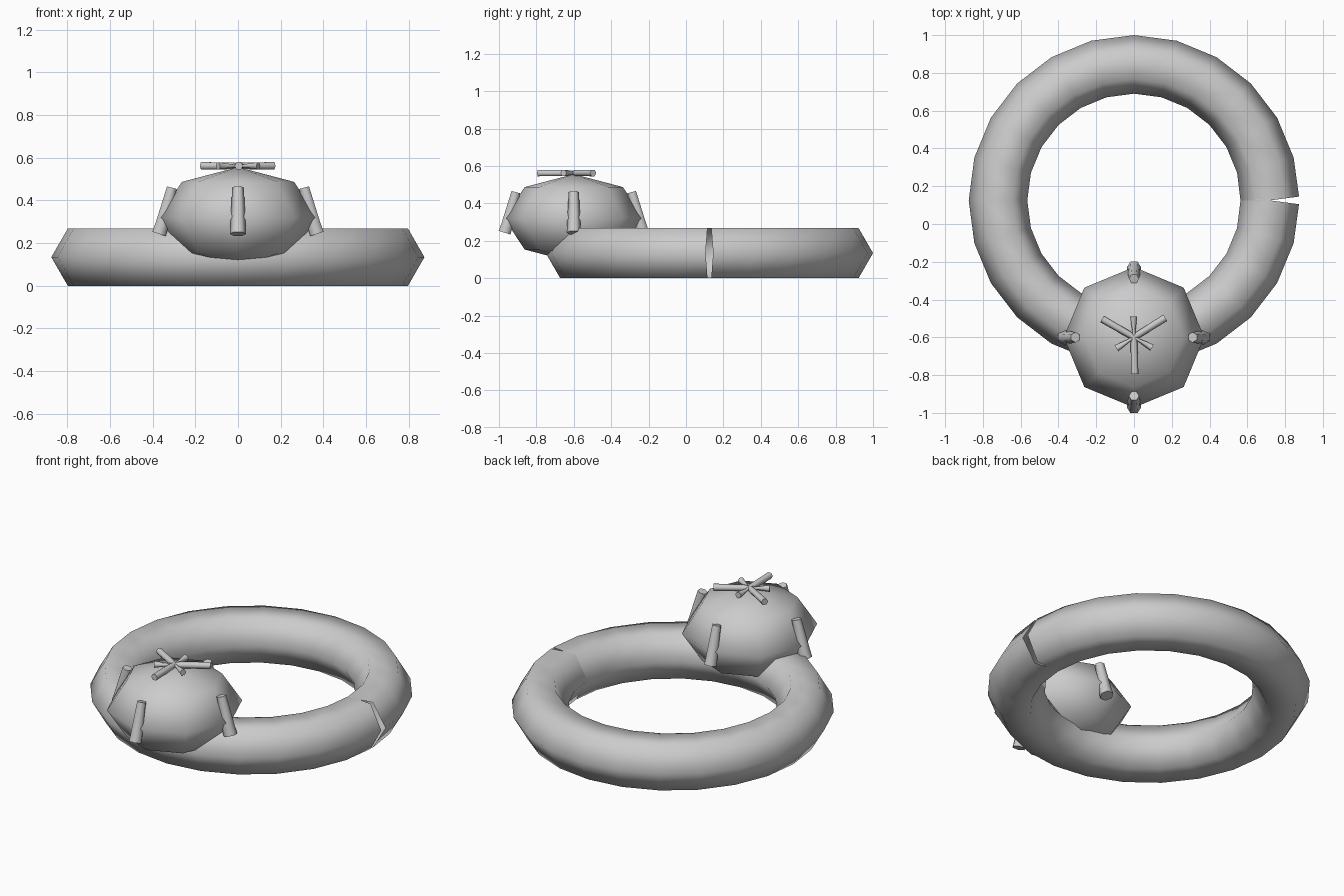
import bpy, bmesh, math
from mathutils import Vector

if "Cube" in bpy.data.objects:
    bpy.data.objects.remove(bpy.data.objects["Cube"])

grey = bpy.data.materials.new("plain grey")
grey.use_nodes = True
grey.diffuse_color = (0.6, 0.6, 0.6, 1)
grey.node_tree.nodes["Principled BSDF"].inputs["Base Color"].default_value = (0.6, 0.6, 0.6, 1)


def finish(name, bm):
    bmesh.ops.recalc_face_normals(bm, faces=bm.faces)
    mesh = bpy.data.meshes.new(name)
    bm.to_mesh(mesh)
    bm.free()
    mesh.materials.append(grey)
    obj = bpy.data.objects.new(name, mesh)
    bpy.context.collection.objects.link(obj)
    bpy.ops.object.select_all(action="DESELECT")
    obj.select_set(True)
    bpy.context.view_layer.objects.active = obj
    bpy.ops.object.shade_smooth_by_angle(angle=math.radians(65))
    return obj


def sweep(name, path, radii, up, capped=True, sides=6):
    """Six-sided tube along a path, each end square to its own segment."""
    bm = bmesh.new()
    rings = []
    for i, (p, r) in enumerate(zip(path, radii)):
        before, after = path[max(i - 1, 0)], path[min(i + 1, len(path) - 1)]
        along = (after - before).normalized()
        side = along.cross(up).normalized()
        top = side.cross(along)
        angles = [math.tau * k / sides for k in range(sides)]
        rings.append([bm.verts.new(p + r * (math.cos(a) * side + math.sin(a) * top))
                      for a in angles])
    for a, b in zip(rings, rings[1:]):
        for k in range(sides):
            n = (k + 1) % sides
            bm.faces.new((a[k], a[n], b[n], b[k]))
    if capped:
        bm.faces.new(rings[0])
        bm.faces.new(rings[-1])
    return finish(name, bm)


UP = Vector((0, 0, 1))

# Split ring band, ends meeting on the left
steps = 24
band_path = [Vector((0.72 * math.cos(t), 0.125 + 0.72 * math.sin(t), 0.134))
             for t in (math.tau * i / steps for i in range(steps + 1))]
sweep("ring_band", band_path, [0.155] * len(band_path), UP, capped=False)

# Faceted gem
centre = Vector((0, -0.6, 0.32))
bm = bmesh.new()
bmesh.ops.create_uvsphere(bm, u_segments=8, v_segments=4, radius=1)
bmesh.ops.scale(bm, vec=(0.372, 0.372, 0.236), verts=bm.verts)
bmesh.ops.translate(bm, vec=centre, verts=bm.verts)
finish("gem", bm)

# Four prongs leaning in over the gem
for i, name in enumerate(("left", "back", "right", "front")):
    t = math.tau * i / 4
    out = Vector((math.cos(t), math.sin(t), 0))
    base = Vector((0, -0.6, 0))
    path = [base + out * r + UP * z for r, z in ((0.37, 0.243), (0.355, 0.29), (0.31, 0.46))]
    sweep("prong_" + name, path, (0.038, 0.036, 0.027), out)

# Three crossed bars on top, each pinched at the crossing
hub = Vector((0, -0.6, 0.562))
bars = ((32, 0.195, 0.11), (150, 0.195, 0.11), (271, 0.195, 0.11))
for i, (angle, long, short) in enumerate(bars):
    t = math.radians(angle)
    way = Vector((math.cos(t), math.sin(t), 0))
    path = [hub + way * d for d in (long, 0.03, -0.03, -short)]
    sweep(f"top_bar_{i + 1}", path, (0.02, 0.018, 0.008, 0.019), UP)
